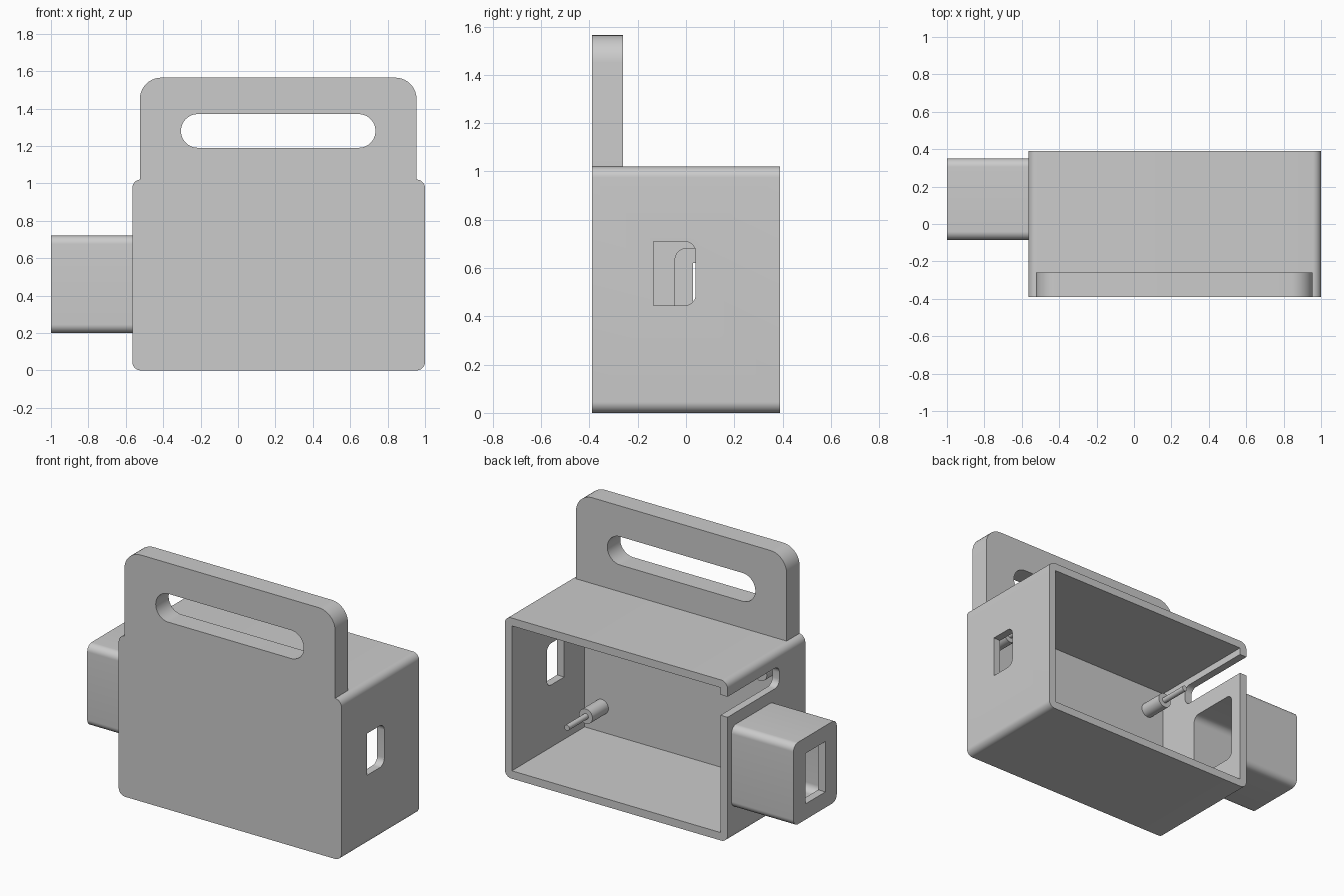
import bpy, bmesh, math
from mathutils import Vector

old = bpy.data.objects.get("Cube")
if old:
    bpy.data.objects.remove(old, do_unlink=True)

grey = bpy.data.materials.new("light_grey")
grey.use_nodes = True
COLOUR = (0.6, 0.6, 0.6, 1)
grey.diffuse_color = COLOUR
grey.node_tree.nodes["Principled BSDF"].inputs["Base Color"].default_value = COLOUR


def rounded(a0, a1, b0, b1, radii, steps=10):
    """Rectangle outline; radii run low-left, low-right, top-right, top-left."""
    corners = [(a0, b0, 1, 1), (a1, b0, -1, 1), (a1, b1, -1, -1), (a0, b1, 1, -1)]
    points = []
    for i, ((a, b, sa, sb), r) in enumerate(zip(corners, radii)):
        if r == 0:
            points.append((a, b))
            continue
        for k in range(steps + 1):
            t = math.pi * (1 + i / 2 + k / steps / 2)
            points.append((a + sa * r + r * math.cos(t), b + sb * r + r * math.sin(t)))
    return points


def prism(name, axis, outline, start, end):
    """Extrude an outline along x (outline in y, z) or along y (outline in x, z)."""
    bm = bmesh.new()
    place = (lambda a, b: (start, a, b)) if axis == "x" else (lambda a, b: (a, start, b))
    face = bm.faces.new([bm.verts.new(place(a, b)) for a, b in outline])
    grown = bmesh.ops.extrude_face_region(bm, geom=[face])
    shift = Vector((end - start, 0, 0) if axis == "x" else (0, end - start, 0))
    bmesh.ops.translate(bm, vec=shift,
                        verts=[v for v in grown["geom"] if isinstance(v, bmesh.types.BMVert)])
    bmesh.ops.recalc_face_normals(bm, faces=bm.faces)
    mesh = bpy.data.meshes.new(name)
    bm.to_mesh(mesh)
    bm.free()
    obj = bpy.data.objects.new(name, mesh)
    bpy.context.collection.objects.link(obj)
    mesh.materials.append(grey)
    return obj


def activate(obj):
    bpy.ops.object.select_all(action="DESELECT")
    obj.select_set(True)
    bpy.context.view_layer.objects.active = obj


def cut(obj, *cutters):
    for cutter in cutters:
        mod = obj.modifiers.new("cut", "BOOLEAN")
        mod.operation, mod.solver, mod.object = "DIFFERENCE", "EXACT", cutter
        activate(obj)
        bpy.ops.object.modifier_apply(modifier=mod.name)
        bpy.data.objects.remove(cutter, do_unlink=True)


def smooth(obj):
    activate(obj)
    bpy.ops.object.shade_smooth_by_angle(angle=math.radians(30))


LEFT, RIGHT, FRONT, BACK, TOP = 1.0, -0.565, -0.39, 0.39, 1.02
WALL, R = 0.05, 0.045
SQUARE = (0, 0, 0, 0)
ROUND = (R, R, R, R)
port = rounded(-0.045, 0.31, 0.24, 0.68, ROUND)

# Housing: open-backed box with a side window, an open cable slot and a port
housing = prism("housing", "y", rounded(RIGHT, LEFT, 0, TOP, ROUND), FRONT, BACK)
cut(housing,
    prism("cavity_cutter", "y",
          rounded(RIGHT + WALL, LEFT - WALL, WALL, TOP - WALL, SQUARE), FRONT + WALL, BACK + 0.1),
    prism("window_cutter", "x",
          rounded(-0.135, 0.04, 0.445, 0.71, (0, R, R, 0)), LEFT - 0.1, LEFT + 0.1),
    prism("slot_cutter", "x",
          rounded(-0.13, BACK + 0.1, 0.795, 0.925, (R, 0, 0, R)), RIGHT - 0.1, RIGHT + 0.1),
    prism("port_cutter", "x", port, RIGHT - 0.1, RIGHT + 0.1))
smooth(housing)

# Hollow side snout with a rectangular window in its end
snout = prism("side_snout", "x", rounded(-0.085, 0.35, 0.2, 0.72, ROUND), -1, RIGHT)
cut(snout,
    prism("snout_cavity_cutter", "x", port, -1 + WALL, RIGHT + 0.1),
    prism("snout_window_cutter", "x", rounded(0.03, 0.23, 0.3, 0.62, SQUARE), -1.1, -0.9))
smooth(snout)

# Carrying handle with a long rounded grip slot
handle = prism("handle", "y", rounded(-0.525, 0.955, TOP, 1.565, (0, 0, 0.115, 0.115)),
               FRONT, -0.26)
grip = 0.0899
cut(handle, prism("grip_cutter", "y",
                  rounded(-0.305, 0.735, 1.19, 1.37, (grip,) * 4, 16), FRONT - 0.1, -0.1))
smooth(handle)

# Four stepped mounting pegs on the inside of the front wall
for side, x in (("right", -0.395), ("left", 0.83)):
    for level, z in (("lower", 0.21), ("upper", 0.81)):
        for part, r, end in (("standoff", 0.047, -0.18), ("pin", 0.018, 0.01)):
            start = FRONT + WALL if part == "standoff" else -0.18
            circle = [(x + r * math.cos(k * math.tau / 32), z + r * math.sin(k * math.tau / 32))
                      for k in range(32)]
            smooth(prism(f"{level}_{side}_{part}", "y", circle, start, end))
